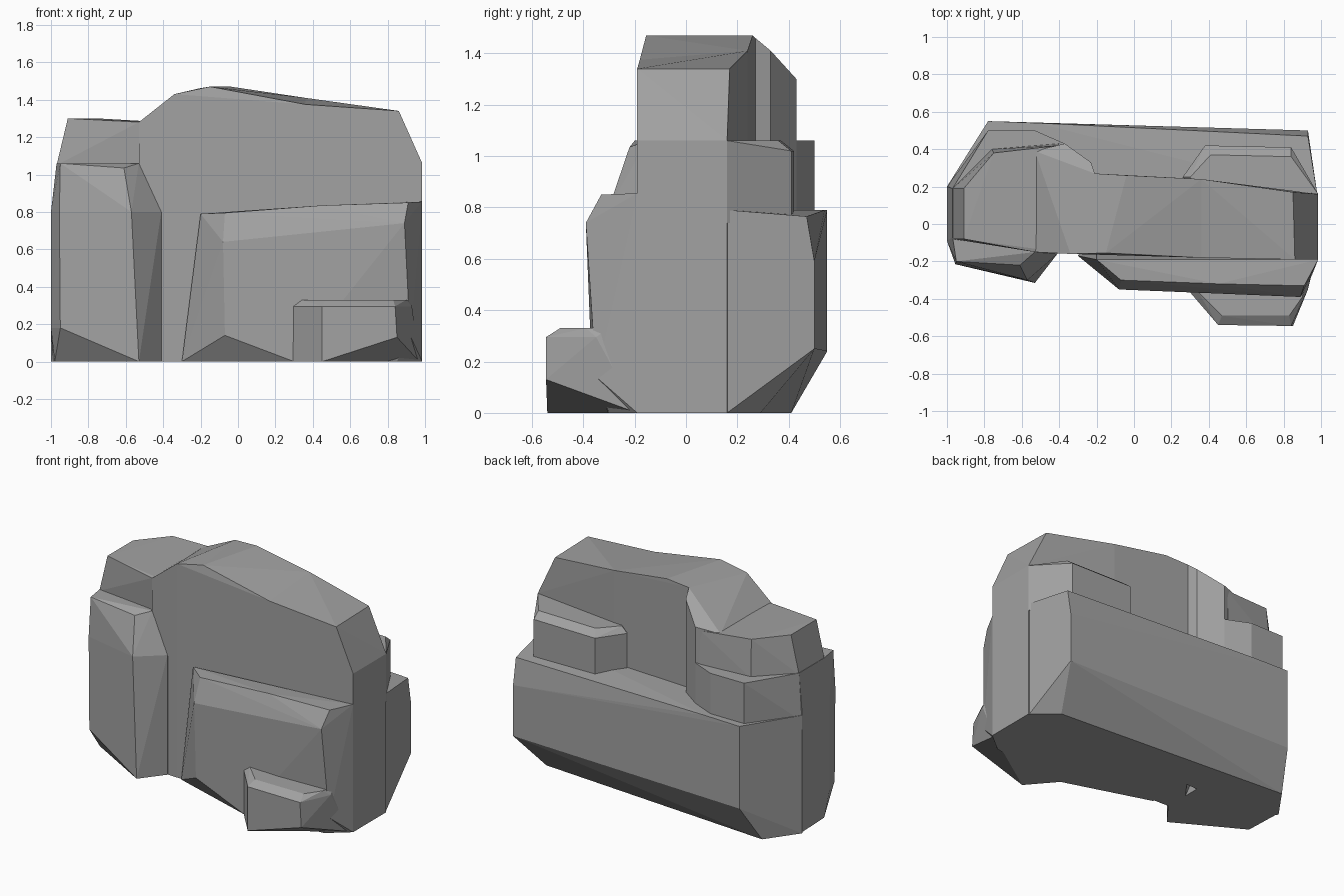
import bpy
import bmesh
from math import radians

# Remove the default object
default_cube = bpy.data.objects.get("Cube")
if default_cube:
    bpy.data.objects.remove(default_cube, do_unlink=True)

# One stone colour
stone = bpy.data.materials.new("grey_stone")
stone.use_nodes = True
stone_colour = (0.36, 0.36, 0.36, 1)
stone.diffuse_color = stone_colour
shader = stone.node_tree.nodes["Principled BSDF"]
shader.inputs["Base Color"].default_value = stone_colour
shader.inputs["Roughness"].default_value = 0.9


def ring(height, *outline):
    """Place a flat outline at one height."""
    return [(x, y, height) for x, y in outline]


def column(x, y, *heights):
    """Stack corner points along one upright edge."""
    return [(x, y, height) for height in heights]


def chiselled_block(name, *point_groups):
    """Wrap groups of corner points in a faceted convex rock."""
    mesh = bpy.data.meshes.new(name)
    bm = bmesh.new()
    corners = [bm.verts.new(point) for group in point_groups for point in group]
    hull = bmesh.ops.convex_hull(bm, input=corners)
    loose = set(hull["geom_interior"]) | set(hull["geom_unused"])
    bmesh.ops.delete(bm, geom=[v for v in loose if isinstance(v, bmesh.types.BMVert)],
                     context="VERTS")
    # Merge nearly flat triangles into clean facets
    bmesh.ops.dissolve_limit(bm, angle_limit=radians(2), verts=bm.verts, edges=bm.edges)
    bmesh.ops.recalc_face_normals(bm, faces=bm.faces)
    bm.to_mesh(mesh)
    bm.free()
    mesh.materials.append(stone)
    rock = bpy.data.objects.new(name, mesh)
    bpy.context.scene.collection.objects.link(rock)
    return rock


# Tall central ridge, in two spans along the crest
mid_front = column(.36, -.18, 0, 1.375)
mid_back = column(.36, .24, 0, 1.41)
chiselled_block(
    "ridge_centre", mid_front, mid_back,
    column(-.34, -.16, 0, 1.43),
    column(-.15, -.155, 0, 1.47),
    column(-.21, .27, 0, 1.46),
    column(-.04, .26, 0, 1.47),
)
chiselled_block(
    "ridge_right_end", mid_front, mid_back,
    column(.86, -.19, 1.34),
    column(.85, .17, 1.34),
    column(.985, -.19, 0, 1.06),
    column(.985, .16, 0, 1.06),
)

# Sloping saddle between the crest and the shoulder
chiselled_block(
    "saddle",
    column(-.53, -.15, 0, 1.28),
    column(-.34, -.16, 0, 1.43),
    column(-.15, -.155, 0, 1.47),
    column(-.21, .27, 0, 1.46),
    column(-.23, .33, .7, 1.41),
    column(-.37, .43, .7, 1.3),
    column(-.53, .39, .7, 1.28),
)

# Upper shoulder on the right-hand end
chiselled_block(
    "upper_shoulder",
    ring(1.3, (-.91, -.08), (-.91, .19), (-.75, .38)),
    ring(1.28, (-.53, -.15), (-.53, .39), (-.4, .42), (-.4, -.15)),
    ring(1.05, (-.97, -.08), (-.97, .19), (-.76, .4), (-.4, .43), (-.4, -.15)),
)

# Stepped shelf below the shoulder, at the back
shelf_back = ((-.78, .5), (-.53, .5), (-.37, .43), (-.28, .25))
chiselled_block(
    "rear_shelf",
    ring(1.06, (-.97, -.07), (-.97, .19), (-.4, -.15), *shelf_back),
    ring(.75, (-1, -.09), (-1, .2), (-.4, -.15), *shelf_back),
)

# Front buttress on the right-hand end
chiselled_block(
    "front_buttress",
    ring(1.06, (-.97, -.07), (-.95, -.2), (-.53, -.15), (-.97, .19)),
    column(-.61, -.22, 1.035),
    ring(.8, (-1, -.09), (-.955, -.215), (-.57, -.3), (-.41, -.16), (-1, .2)),
    column(-.95, -.215, .18),
    column(-1, -.09, .18),
    ring(0, (-.98, -.06), (-.53, -.315), (-.41, -.16), (-.99, .2), (-.41, .2)),
)

# Broad ledge along the back, undercut toward the ground
chiselled_block(
    "rear_ledge",
    ring(.79, (-1, .2), (-.78, .55), (-.52, .54), (.98, .16), (-.95, .1)),
    column(-.13, .51, .78),
    column(.93, .47, .765),
    column(.93, .5, .59, .25),
    column(-.78, .55, .24),
    ring(0, (-1, .2), (-.85, .41), (.83, .29), (.98, .16), (-.95, .1)),
)

# Bevelled step on the back, below the crest
chiselled_block(
    "rear_step",
    ring(1.06, (.3, .25), (.41, .37), (.84, .36), (.985, .16), (.4, .1)),
    ring(1.02, (.26, .25), (.38, .42), (.84, .41)),
    ring(.74, (.26, .25), (.38, .42), (.84, .41), (.985, .16), (.4, .1)),
)

# Large front block with a chamfered upper edge
chiselled_block(
    "front_block",
    column(-.2, -.19, .79),
    column(-.07, -.3, .795),
    column(.45, -.32, .835),
    column(.91, -.33, .85),
    column(.985, -.19, .855, 0),
    column(-.08, -.35, .64),
    column(.45, -.375, .64),
    column(.89, -.39, .74),
    ring(.14, (-.215, -.24), (-.07, -.345), (.92, -.35)),
    ring(0, (-.3, -.17), (.3, -.36), (.85, -.3), (.9, 0), (-.2, 0)),
)

# Low stepping stone at the foot of the front block
chiselled_block(
    "foot_stone",
    ring(.33, (.34, -.36), (.47, -.49), (.83, -.49), (.9, -.39), (.92, -.3)),
    ring(.295, (.295, -.36), (.45, -.54), (.84, -.545), (.93, -.35)),
    ring(.13, (.85, -.545), (.92, -.35)),
    ring(0, (.295, -.36), (.45, -.54), (.97, -.19), (.4, -.2)),
)
